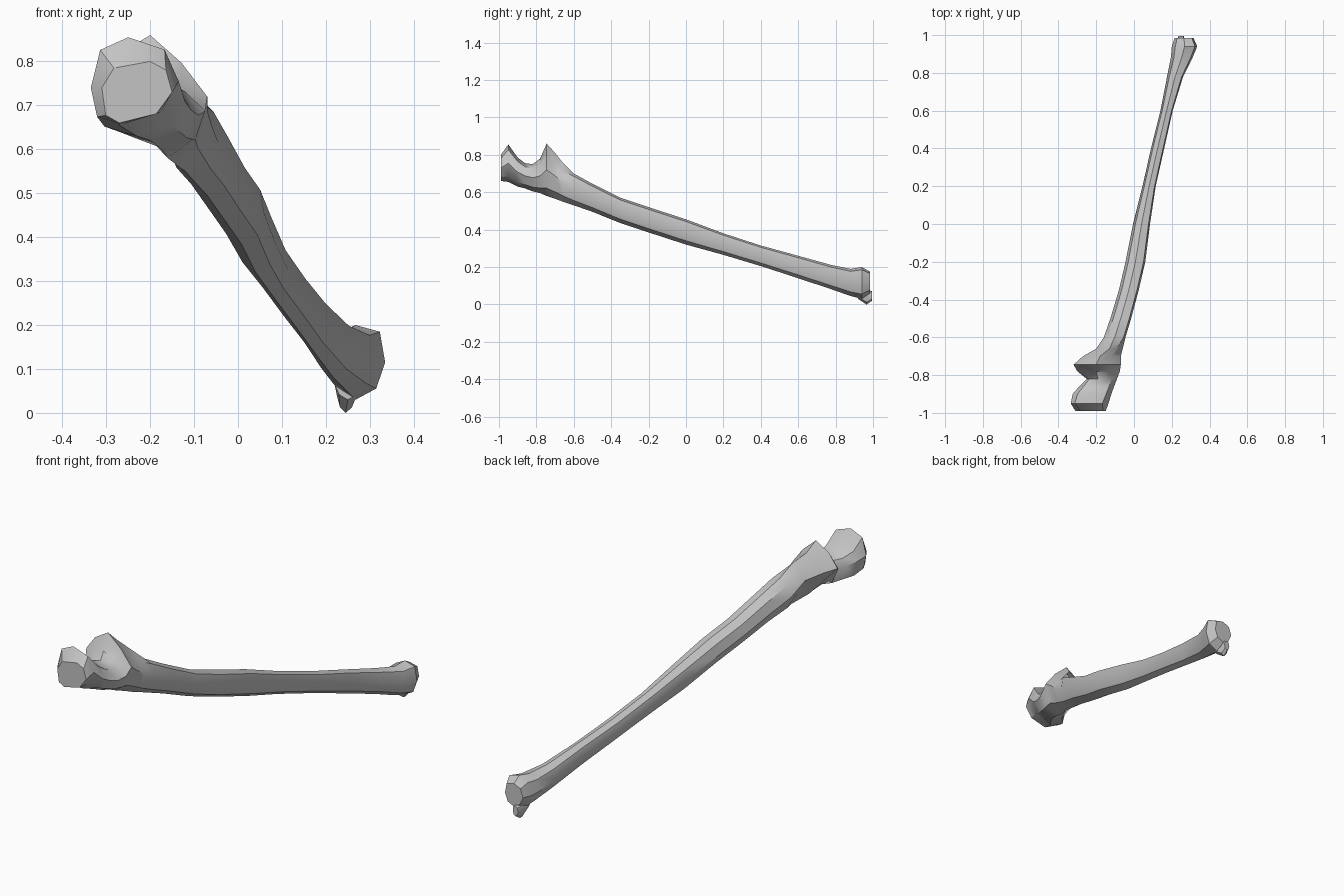
import bpy
import bmesh

default_cube = bpy.data.objects.get("Cube")
if default_cube:
    bpy.data.objects.remove(default_cube, do_unlink=True)


def make_material(name, colour):
    material = bpy.data.materials.new(name)
    material.use_nodes = True
    material.diffuse_color = colour
    shader = next(n for n in material.node_tree.nodes if n.type == "BSDF_PRINCIPLED")
    shader.inputs["Base Color"].default_value = colour
    return material


bone_grey = make_material("bone grey", (0.55, 0.55, 0.55, 1))


def corner(side, pole, fullness):
    """Point between a side and a top or bottom point of a section."""
    return (pole[0] + fullness * (side[0] - pole[0]),
            side[1] + fullness * (pole[1] - side[1]))


def section(left, right, bottom, top, crest=None, keel=None, left_height=None,
            upper=0.72, lower=0.66, upper_right=0.82):
    """Eight-sided cross-section with a fuller upper right corner."""
    middle_x, middle_z = (left + right) / 2, (bottom + top) / 2
    left_point = (left, left_height or middle_z)
    right_point = (right, middle_z)
    top_point = (crest or middle_x, top)
    bottom_point = (keel or middle_x, bottom)
    return [
        left_point, corner(left_point, top_point, upper), top_point,
        corner(right_point, top_point, upper_right), right_point,
        corner(right_point, bottom_point, 0.7), bottom_point,
        corner(left_point, bottom_point, lower),
    ]


def loft(name, stations):
    """Skin a closed tube through (y, section) stations."""
    bm = bmesh.new()
    rings = [[bm.verts.new((x, y, z)) for x, z in ring] for y, ring in stations]
    for near, far in zip(rings, rings[1:]):
        for i in range(len(near)):
            j = (i + 1) % len(near)
            bm.faces.new((near[i], near[j], far[j], far[i]))
    bm.faces.new(rings[0])
    bm.faces.new(rings[-1])
    bmesh.ops.recalc_face_normals(bm, faces=bm.faces)
    mesh = bpy.data.meshes.new(name)
    bm.to_mesh(mesh)
    bm.free()
    mesh.materials.append(bone_grey)
    part = bpy.data.objects.new(name, mesh)
    bpy.context.collection.objects.link(part)
    bpy.ops.object.select_all(action="DESELECT")
    part.select_set(True)
    bpy.context.view_layer.objects.active = part
    bpy.ops.object.shade_smooth_by_angle(angle=0.6)
    return part


# Hooked elbow end: y, left, right, bottom, top, crest x, keel x, left height
elbow = [
    (-0.99, -0.31, -0.15, 0.66, 0.8, -0.2, -0.27, 0.74),
    (-0.95, -0.335, -0.135, 0.655, 0.855, -0.25, -0.27, 0.74),
    (-0.9, -0.325, -0.12, 0.63, 0.785, -0.22, -0.23, 0.73),
    (-0.86, -0.29, -0.105, 0.62, 0.755, -0.2, -0.2, 0.71),
    (-0.82, -0.25, -0.09, 0.605, 0.75, -0.19, -0.18, 0.7),
]
# Raised shelf behind the socket
shelf = [
    (-0.78, -0.3, -0.075, 0.595, 0.78, -0.2, -0.17, 0.73),
    (-0.745, -0.32, -0.07, 0.58, 0.86, -0.2, -0.16, 0.75),
    (-0.7, -0.27, -0.07, 0.565, 0.81, -0.18, -0.14, 0.73),
    (-0.66, -0.2, -0.06, 0.55, 0.76, -0.13, -0.12, 0.69),
]
# Slender shaft and wrist knob: y, left, right, bottom, top
shaft = [
    (-0.6, -0.16, -0.045, 0.53, 0.7),
    (-0.5, -0.125, -0.015, 0.495, 0.645),
    (-0.35, -0.08, 0.025, 0.435, 0.57),
    (-0.2, -0.045, 0.06, 0.385, 0.52),
    (0, -0.005, 0.085, 0.32, 0.455),
    (0.2, 0.045, 0.115, 0.265, 0.38),
    (0.4, 0.09, 0.16, 0.205, 0.315),
    (0.6, 0.14, 0.205, 0.14, 0.26),
    (0.78, 0.175, 0.26, 0.08, 0.21),
    (0.88, 0.195, 0.31, 0.045, 0.19),
    (0.94, 0.2, 0.335, 0.03, 0.2),
    (0.985, 0.215, 0.315, 0.06, 0.175),
]

stations = [(y, section(*size, upper=0.75, lower=0.78, upper_right=0.72))
            for y, *size in elbow]
stations += [(y, section(*size, upper=0.6, lower=0.5, upper_right=0.55))
             for y, *size in shelf]
stations += [(y, section(*size)) for y, *size in shaft]
loft("forearm_bone", stations)

# Pointed spur under the wrist knob
spur = [
    (0.92, section(0.22, 0.28, 0.03, 0.1)),
    (0.965, section(0.225, 0.265, 0, 0.08)),
    (0.995, section(0.235, 0.265, 0.02, 0.07)),
]
loft("wrist_spur", spur)
